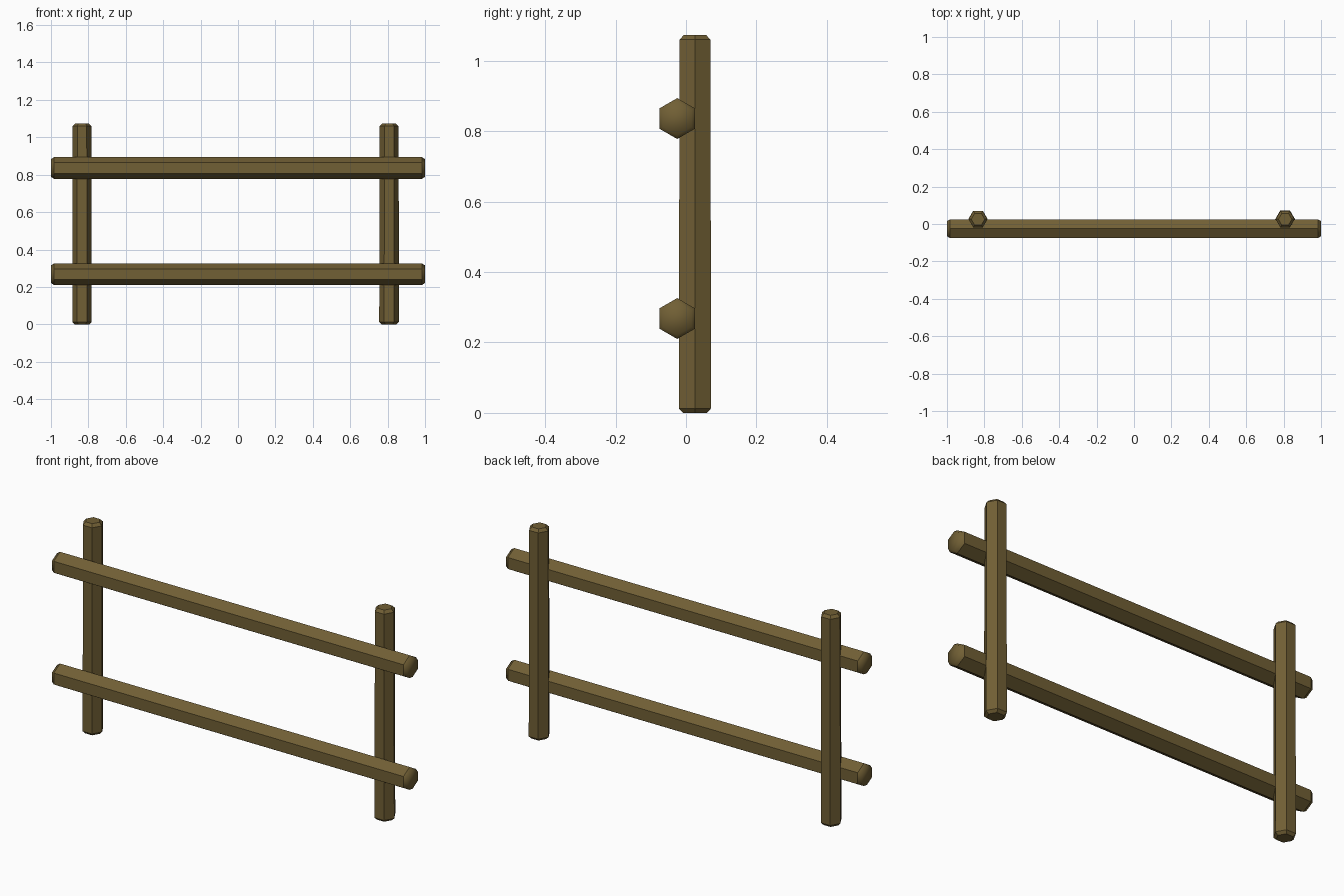
import bpy, bmesh, math
from mathutils import Matrix

if "Cube" in bpy.data.objects:
    bpy.data.objects.remove(bpy.data.objects["Cube"])

wood = bpy.data.materials.new("olive brown wood")
wood.diffuse_color = (0.165, 0.115, 0.035, 1)
wood.use_nodes = True
wood.node_tree.nodes["Principled BSDF"].inputs["Base Color"].default_value = wood.diffuse_color


def hex_beam(name, sections, matrix, soft_ends=False):
    """Six-sided beam along local z; sections are (z, radius) rings."""
    bm = bmesh.new()
    rings = []
    for z, r in sections:
        rings.append([bm.verts.new((r * math.cos(i * math.pi / 3),
                                    r * math.sin(i * math.pi / 3), z)) for i in range(6)])
    for a, b in zip(rings, rings[1:]):
        for i in range(6):
            j = (i + 1) % 6
            bm.faces.new((a[i], a[j], b[j], b[i]))
    bm.faces.new(rings[0][::-1])
    bm.faces.new(rings[-1])
    bm.normal_update()
    if soft_ends:
        # the end cap blends into its chamfer, long sides stay crisp
        for f in bm.faces:
            f.smooth = abs(f.normal.z) > 0.2
        for e in bm.edges:
            e.smooth = all(f.smooth for f in e.link_faces)
    bm.transform(matrix)
    me = bpy.data.meshes.new(name)
    bm.to_mesh(me)
    bm.free()
    me.materials.append(wood)
    ob = bpy.data.objects.new(name, me)
    bpy.context.collection.objects.link(ob)
    return ob


# upright posts, slightly thicker at the foot
for name, x, foot in (("left_post", -0.834, 0.052), ("right_post", 0.808, 0.053)):
    hex_beam(name, [(0, 0.039), (0.013, foot), (1.06, 0.0505), (1.074, 0.036)],
             Matrix.Translation((x, 0.0255, 0)))

# horizontal rails, corner pointing up, set into the front of the posts
for name, z in (("lower_rail", 0.268), ("upper_rail", 0.836)):
    hex_beam(name, [(-1, 0.047), (-0.983, 0.058), (0.983, 0.058), (1, 0.047)],
             Matrix.Translation((0, -0.025, z)) @ Matrix.Rotation(math.pi / 2, 4, 'Y'),
             soft_ends=True)
